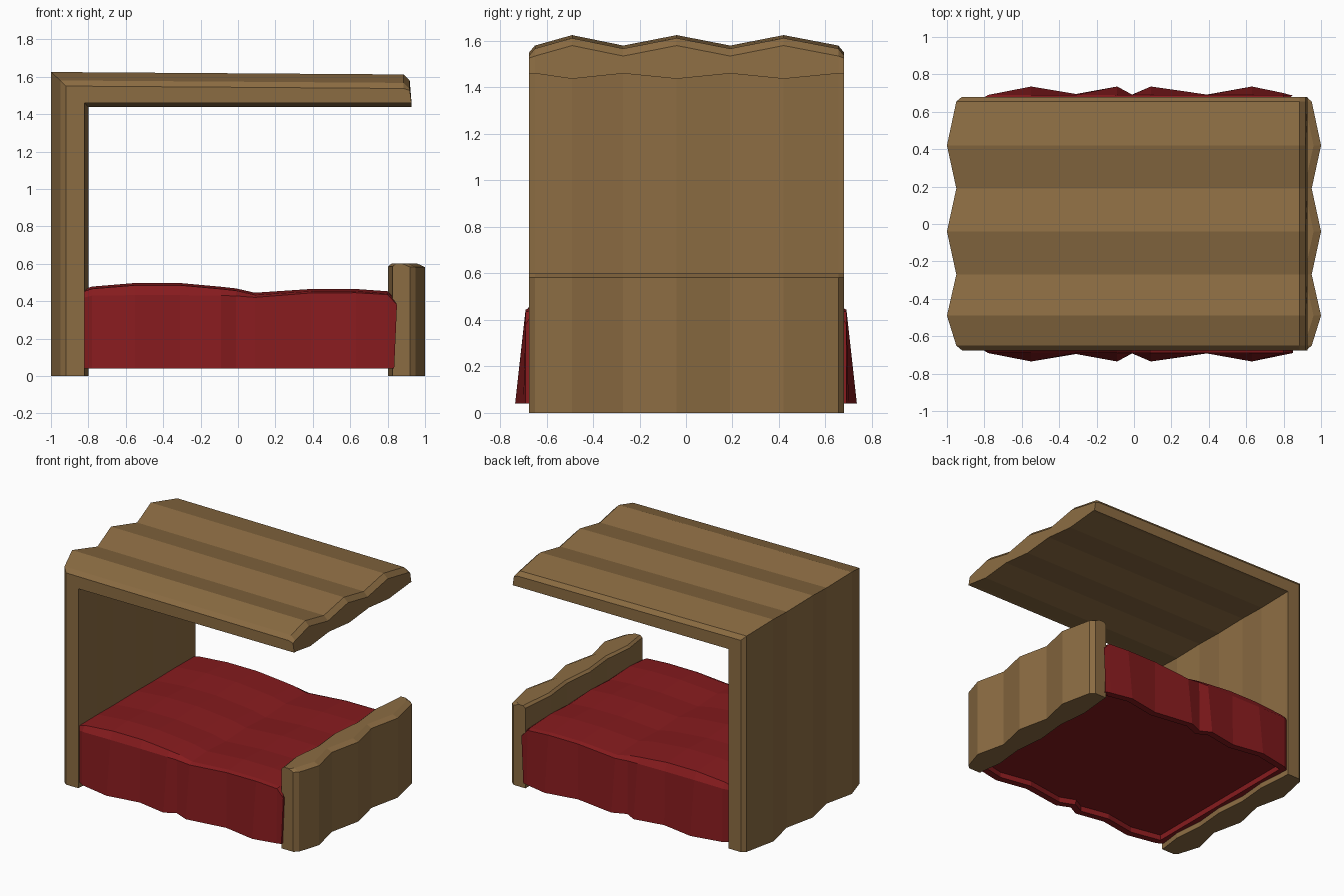
import bpy, bmesh

if "Cube" in bpy.data.objects:
    bpy.data.objects.remove(bpy.data.objects["Cube"])


def material(name, rgb):
    m = bpy.data.materials.new(name)
    m.diffuse_color = (*rgb, 1)
    m.use_nodes = True
    m.node_tree.nodes["Principled BSDF"].inputs["Base Color"].default_value = m.diffuse_color
    return m


wood = material("wood", (0.26, 0.15, 0.055))
red = material("red_cloth", (0.24, 0.011, 0.013))


def loft(name, rings, mat, recess=None):
    """Skin matching closed rings of points and cap both ends."""
    bm = bmesh.new()
    loops = [[bm.verts.new(p) for p in ring] for ring in rings]
    n = len(loops[0])
    under = []
    for a, b in zip(loops, loops[1:]):
        for i in range(n):
            j = (i + 1) % n
            f = bm.faces.new((a[i], a[j], b[j], b[i]))
            if j == 0:
                under.append(f)
    bm.faces.new(loops[0])
    bm.faces.new(loops[-1])
    bmesh.ops.recalc_face_normals(bm, faces=bm.faces)
    if recess:
        width, depth = recess
        bmesh.ops.inset_region(bm, faces=under, thickness=width)
        made = bmesh.ops.inset_region(bm, faces=under, thickness=0.001)
        for v in {v for f in under for v in f.verts}:
            v.co.z += depth
    me = bpy.data.meshes.new(name)
    bm.to_mesh(me)
    bm.free()
    me.materials.append(mat)
    ob = bpy.data.objects.new(name, me)
    bpy.context.collection.objects.link(ob)
    return ob


# Wavy plank stations across the width: (y, wave 0..1, edge chamfer)
stations = [(-0.675, 0, 0.03), (-0.65, 0, 0), (-0.49, 1, 0), (-0.27, 0, 0),
            (-0.04, 1, 0), (0.19, 0, 0), (0.42, 1, 0), (0.655, 0, 0),
            (0.68, 0, 0.03)]

# Headboard and canopy as one bent, rippled board
rings = []
for y, w, c in stations:
    xo = -0.95 - 0.05 * w + c
    zt = 1.58 + 0.045 * w - c
    xi = -0.82 + 0.02 * w
    zb = 1.46 - 0.023 * w
    profile = [(xo, 0), (xo, zt), (0.885, zt - 0.013), (0.918, zt - 0.045 + c * 0.7),
               (0.928, zb), (xi, zb), (xi, 0)]
    rings.append([(x, y, z) for x, z in profile])
loft("headboard_canopy", rings, wood)

# Footboard
rings = []
for y, w, c in stations:
    xo = 0.95 + 0.05 * w - c
    xi = 0.825 - 0.023 * w
    profile = [(xi, 0), (xi, 0.585), (xi + 0.018, 0.6), (xo - 0.04, 0.6),
               (xo, 0.582), (xo, 0)]
    rings.append([(x, y, z) for x, z in profile])
loft("footboard", rings, wood)

# Blanket sections along the bed: (x, hem half width, side top z, crest z)
sections = [(-0.82, 0.665, 0.42, 0.465), (-0.78, 0.69, 0.43, 0.478),
            (-0.55, 0.735, 0.432, 0.497), (-0.31, 0.695, 0.432, 0.497),
            (-0.09, 0.735, 0.43, 0.477), (-0.01, 0.692, 0.428, 0.468),
            (0.09, 0.735, 0.42, 0.445), (0.39, 0.692, 0.444, 0.465),
            (0.63, 0.735, 0.445, 0.465), (0.80, 0.70, 0.435, 0.453),
            (0.85, 0.69, 0.38, 0.44)]
rings = []
for x, hem, side, crest in sections:
    foot = x > 0.84
    shoulder = min(0.69, hem)
    ring = [(x - 0.015 * foot, -hem, 0.04), (x, -shoulder, side)]
    for y, w in ((-0.66, 0), (-0.49, 1), (-0.27, 0), (-0.04, 1), (0.19, 0),
                 (0.42, 1), (0.66, 0)):
        ring.append((x - 0.03 * foot, y, crest - 0.012 * (1 - w)))
    ring += [(x, shoulder, side), (x - 0.015 * foot, hem, 0.04)]
    rings.append(ring)
loft("blanket", rings, red, recess=(0.05, 0.04))
